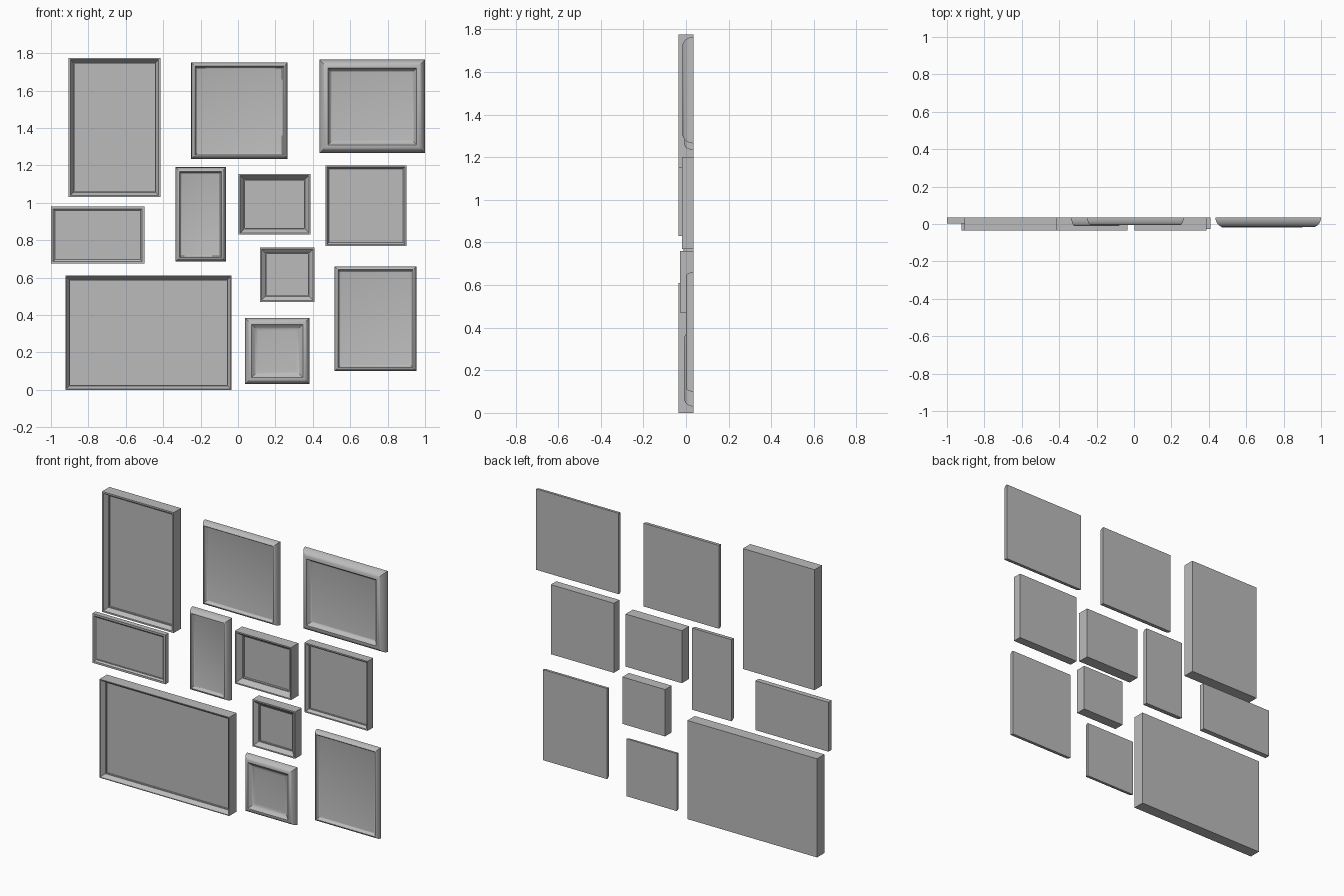
import bpy, bmesh, math

if "Cube" in bpy.data.objects:
    bpy.data.objects.remove(bpy.data.objects["Cube"])

grey = bpy.data.materials.new("plain_grey")
grey.use_nodes = True
grey.diffuse_color = (0.5, 0.5, 0.5, 1)
grey.node_tree.nodes["Principled BSDF"].inputs["Base Color"].default_value = grey.diffuse_color

BACK = 0.036  # wall plane shared by every frame


def box_profile(front, rim, inset, panel):
    """Square outer edge, flat rim, sloped and stepped inner lip."""
    mid = front + (panel - front) * 0.7
    return [(0, BACK), (0, front), (rim, front),
            (inset * 0.85, mid), (inset, mid), (inset, panel)]


def round_profile(front, width, inset, panel):
    """Rounded outer edge, then a cove falling to the panel."""
    pts = []
    for i in range(9):
        a = i / 8 * math.pi / 2
        pts.append((width * (1 - math.cos(a)), BACK - (BACK - front) * math.sin(a)))
    for i in range(1, 7):
        t = i / 6
        pts.append((width + (inset - width) * t,
                    front + (panel - front) * math.sin(t * math.pi / 2)))
    return pts


def make_frame(name, x0, x1, z0, z1, profile):
    bm = bmesh.new()
    rings = []
    for d, y in profile:
        corners = [(x0 + d, z0 + d), (x1 - d, z0 + d), (x1 - d, z1 - d), (x0 + d, z1 - d)]
        rings.append([bm.verts.new((x, y, z)) for x, z in corners])
    for a, b in zip(rings, rings[1:]):
        for i in range(4):
            j = (i + 1) % 4
            bm.faces.new((a[i], a[j], b[j], b[i]))
    bm.faces.new(rings[0][::-1])   # back board
    bm.faces.new(rings[-1])        # picture panel
    bmesh.ops.recalc_face_normals(bm, faces=bm.faces)
    mesh = bpy.data.meshes.new(name)
    bm.to_mesh(mesh)
    bm.free()
    mesh.materials.append(grey)
    obj = bpy.data.objects.new(name, mesh)
    bpy.context.collection.objects.link(obj)
    bpy.ops.object.select_all(action='DESELECT')
    obj.select_set(True)
    bpy.context.view_layer.objects.active = obj
    bpy.ops.object.shade_smooth_by_angle(angle=math.radians(30))


# Top row
make_frame("tall_frame", -0.905, -0.415, 1.03, 1.775, box_profile(-0.036, 0.01, 0.03, 0.0))
make_frame("top_middle_frame", -0.25, 0.265, 1.235, 1.75, round_profile(-0.006, 0.02, 0.033, 0.012))
make_frame("top_left_frame", 0.435, 1.0, 1.265, 1.765, round_profile(-0.017, 0.045, 0.068, 0.008))

# Middle rows
make_frame("small_wide_frame", -1.0, -0.5, 0.675, 0.98, box_profile(0.004, 0.012, 0.025, 0.016))
make_frame("narrow_frame", -0.335, -0.065, 0.685, 1.19, round_profile(-0.012, 0.022, 0.034, 0.008))
make_frame("deep_frame", 0.003, 0.388, 0.83, 1.155, box_profile(-0.036, 0.008, 0.035, 0.008))
make_frame("square_frame", 0.468, 0.9, 0.77, 1.2, box_profile(-0.018, 0.008, 0.022, 0.008))
make_frame("small_square_frame", 0.118, 0.41, 0.47, 0.76, box_profile(-0.028, 0.008, 0.035, 0.0))

# Bottom row
make_frame("large_wide_frame", -0.922, -0.035, 0.0, 0.61, box_profile(-0.036, 0.005, 0.025, 0.0))
make_frame("coved_frame", 0.038, 0.382, 0.03, 0.385, round_profile(-0.008, 0.035, 0.07, 0.012))
make_frame("lower_left_frame", 0.516, 0.954, 0.1, 0.66, round_profile(0.0, 0.018, 0.032, 0.018))
